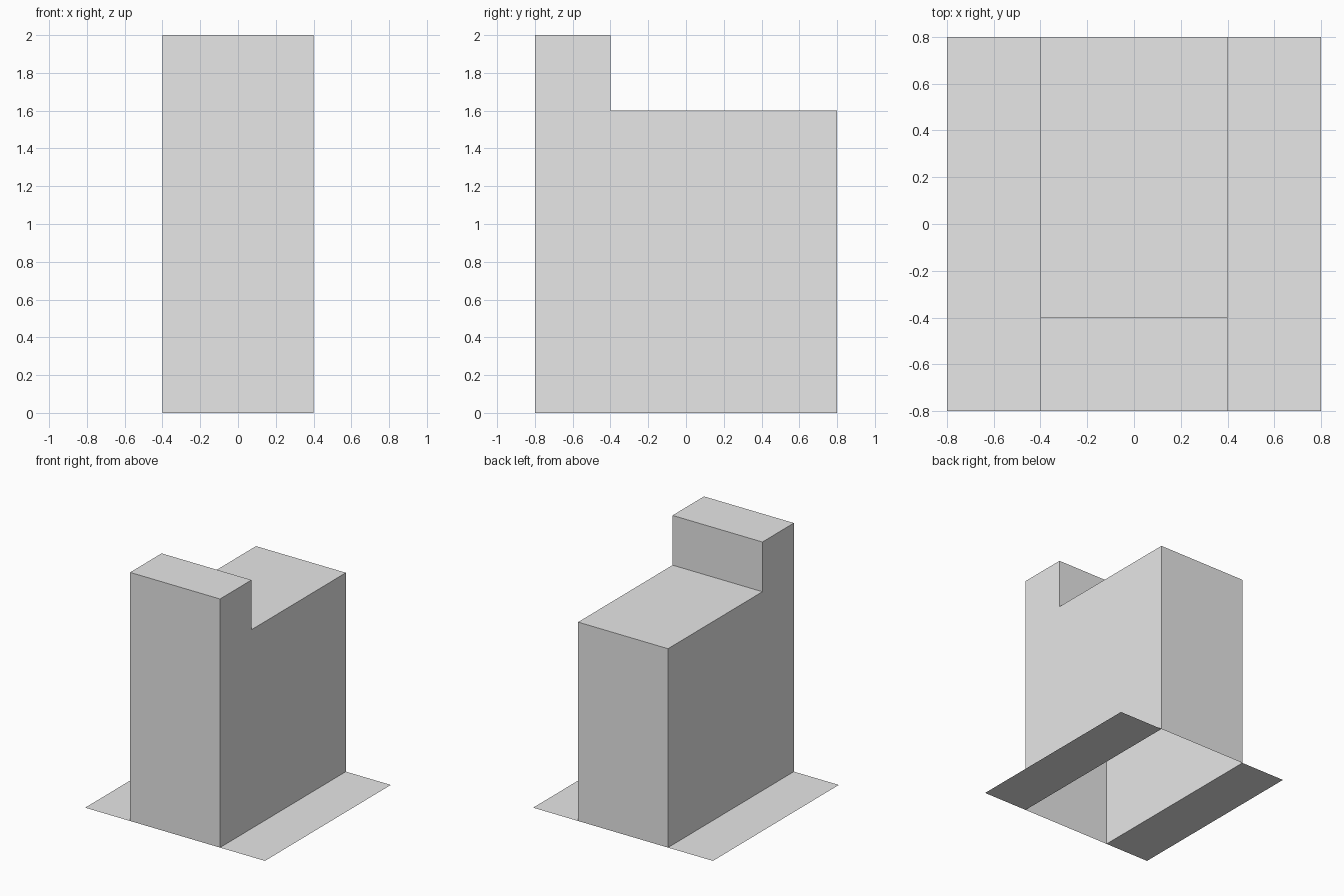
import bpy
import bmesh

cube = bpy.data.objects.get("Cube")
if cube:
    bpy.data.objects.remove(cube, do_unlink=True)

# Single plain grey
grey = bpy.data.materials.new("plain grey")
grey.use_nodes = True
colour = (0.8, 0.8, 0.8, 1)
grey.diffuse_color = colour
grey.node_tree.nodes["Principled BSDF"].inputs["Base Color"].default_value = colour

HALF_W, HALF_D = 0.4, 0.8


def add_object(name, bm):
    mesh = bpy.data.meshes.new(name)
    bm.to_mesh(mesh)
    bm.free()
    mesh.materials.append(grey)
    obj = bpy.data.objects.new(name, mesh)
    bpy.context.collection.objects.link(obj)
    return obj


# Stepped housing: side profile swept across x, open underneath
profile = [(-HALF_D, 0), (HALF_D, 0), (HALF_D, 1.6),
           (-0.4, 1.6), (-0.4, 2), (-HALF_D, 2)]
bm = bmesh.new()
side = bm.faces.new([bm.verts.new((-HALF_W, y, z)) for y, z in profile])
swept = bmesh.ops.extrude_face_region(bm, geom=[side], use_keep_orig=True)
moved = [g for g in swept["geom"] if isinstance(g, bmesh.types.BMVert)]
bmesh.ops.translate(bm, verts=moved, vec=(2 * HALF_W, 0, 0))
bmesh.ops.recalc_face_normals(bm, faces=bm.faces)
floor = [f for f in bm.faces if all(v.co.z < 0.001 for v in f.verts)]
bmesh.ops.delete(bm, geom=floor, context="FACES_ONLY")
add_object("stepped_housing", bm)

# Flat sheet flanges along both lower edges
for name, sign in (("left_flange", 1), ("right_flange", -1)):
    bm = bmesh.new()
    inner, outer = sign * HALF_W, sign * HALF_D
    x0, x1 = sorted((inner, outer))
    corners = [(x0, -HALF_D), (x1, -HALF_D), (x1, HALF_D), (x0, HALF_D)]
    bm.faces.new([bm.verts.new((x, y, 0)) for x, y in corners])
    add_object(name, bm)
